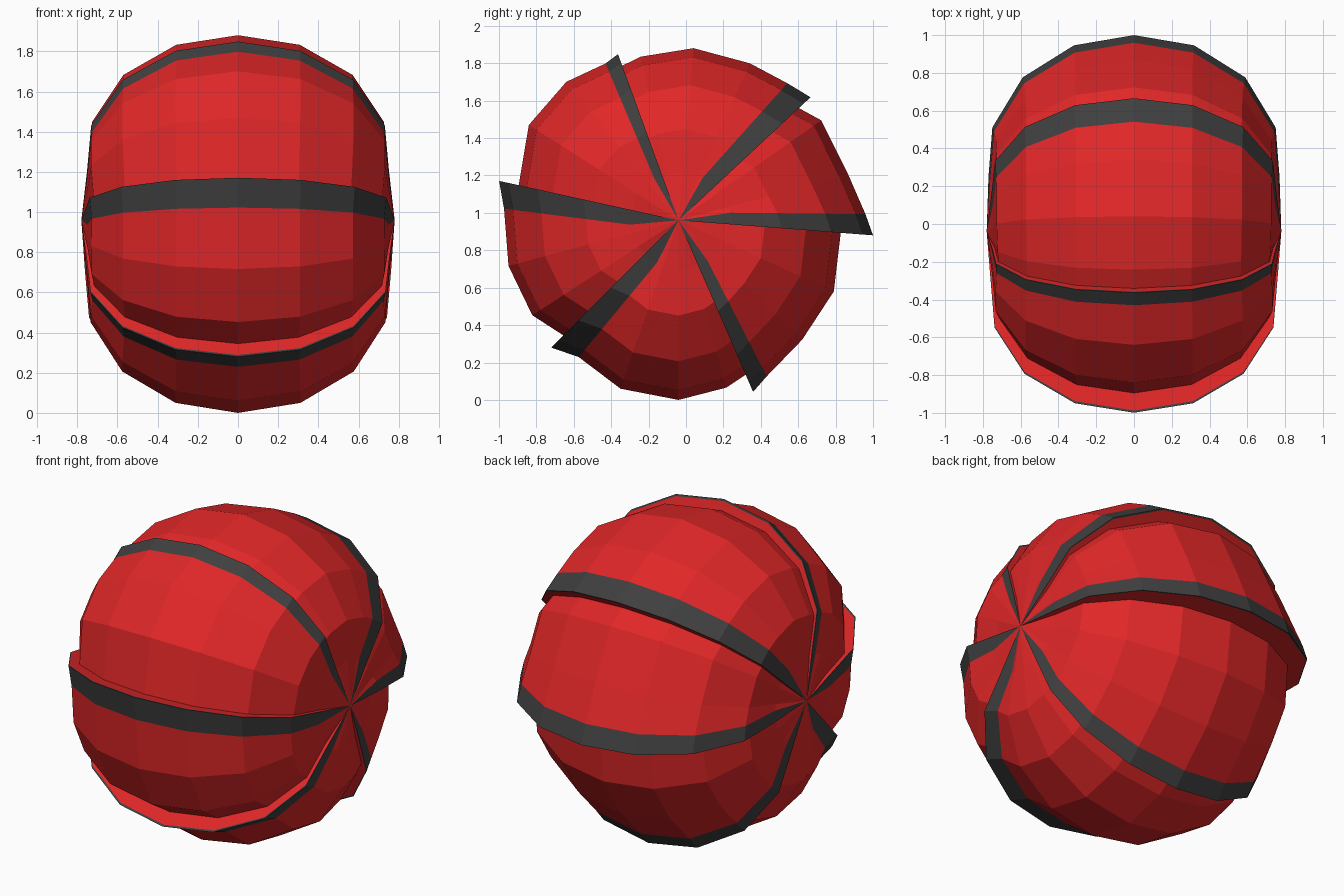
import bpy, bmesh, math

if "Cube" in bpy.data.objects:
    bpy.data.objects.remove(bpy.data.objects["Cube"])

def material(name, col):
    m = bpy.data.materials.new(name)
    m.diffuse_color = (*col, 1)
    m.use_nodes = True
    m.node_tree.nodes["Principled BSDF"].inputs["Base Color"].default_value = m.diffuse_color
    return m

RED = material("red", (0.75, 0.02, 0.021))
DARK = material("dark_grey", (0.05, 0.05, 0.05))

CY, CZ = -0.04, 0.96          # axis of the ball, running along x
# half meridian: (x, fraction of the radius)
HALF = [(0.78, 0.0), (0.752, 0.28), (0.732, 0.53), (0.575, 0.785), (0.31, 0.948)]
MERIDIAN = [(-x, f) for x, f in HALF] + [(0, 1.0)] + [(x, f) for x, f in reversed(HALF)]

# each panel: rows of (angle, radius) seen from the right, last row is the raised lip; stripe width
PANELS = {
    "front_upper_panel": ([(167.6, .875), (147.5, .949), (129, .953), (114.5, .925), (110, .946)], .08),
    "top_panel":         ([(110, .88), (103, .898), (85, .924), (65.6, .922), (51, .936), (43, .965)], .14),
    "back_upper_panel":  ([(43, .88), (35, .932), (15, .94), (2, 1.0), (-4.4, 1.043)], .11),
    "back_lower_panel":  ([(-4.4, .87), (-24.6, .913), (-44, .919), (-61, .958), (-66.5, 1.0)], .10),
    "bottom_panel":      ([(-66.5, .9), (-74, .93), (-90, .96), (-109, .952), (-127, .905), (-135, .962)], .14),
    "front_lower_panel": ([(-135, .87), (-147, .932), (-165, .941), (-184, .935), (-192.4, .982)], .14),
}

def build_panel(name, rows, width):
    bm = bmesh.new()
    tip_a, tip_r = rows[-1]
    # after the lip: thin dark rim, then a wall folding inward under the next panel
    full = rows + [(tip_a, tip_r - .012), (tip_a, .85)]
    stripe = len(rows) - 2
    grid = []
    for i, (a, r) in enumerate(full):
        line = []
        for x, f in MERIDIAN:
            ang = math.radians(a)
            if i == stripe and f > 0:
                # keep the stripe nearly constant in width toward the poles
                w = width * (0.4 + 0.6 * f) / (f * r)
                limit = math.radians(rows[i - 1][0] - tip_a) * 0.85
                ang = math.radians(tip_a) + min(w, limit)
            xs = x * (1 + 0.25 * (r / 0.95 - 1)) if f > 0 else x
            line.append(bm.verts.new((xs, CY + r * f * math.cos(ang), CZ + r * f * math.sin(ang))))
        grid.append(line)
    for i in range(len(full) - 1):
        for j in range(len(MERIDIAN) - 1):
            face = bm.faces.new((grid[i][j], grid[i][j + 1], grid[i + 1][j + 1], grid[i + 1][j]))
            face.material_index = 1 if i in (stripe, stripe + 1) else 0
    bmesh.ops.remove_doubles(bm, verts=bm.verts, dist=1e-5)
    me = bpy.data.meshes.new(name)
    bm.to_mesh(me)
    bm.free()
    me.materials.append(RED)
    me.materials.append(DARK)
    ob = bpy.data.objects.new(name, me)
    bpy.context.collection.objects.link(ob)

for name, (rows, width) in PANELS.items():
    build_panel(name, rows, width)
